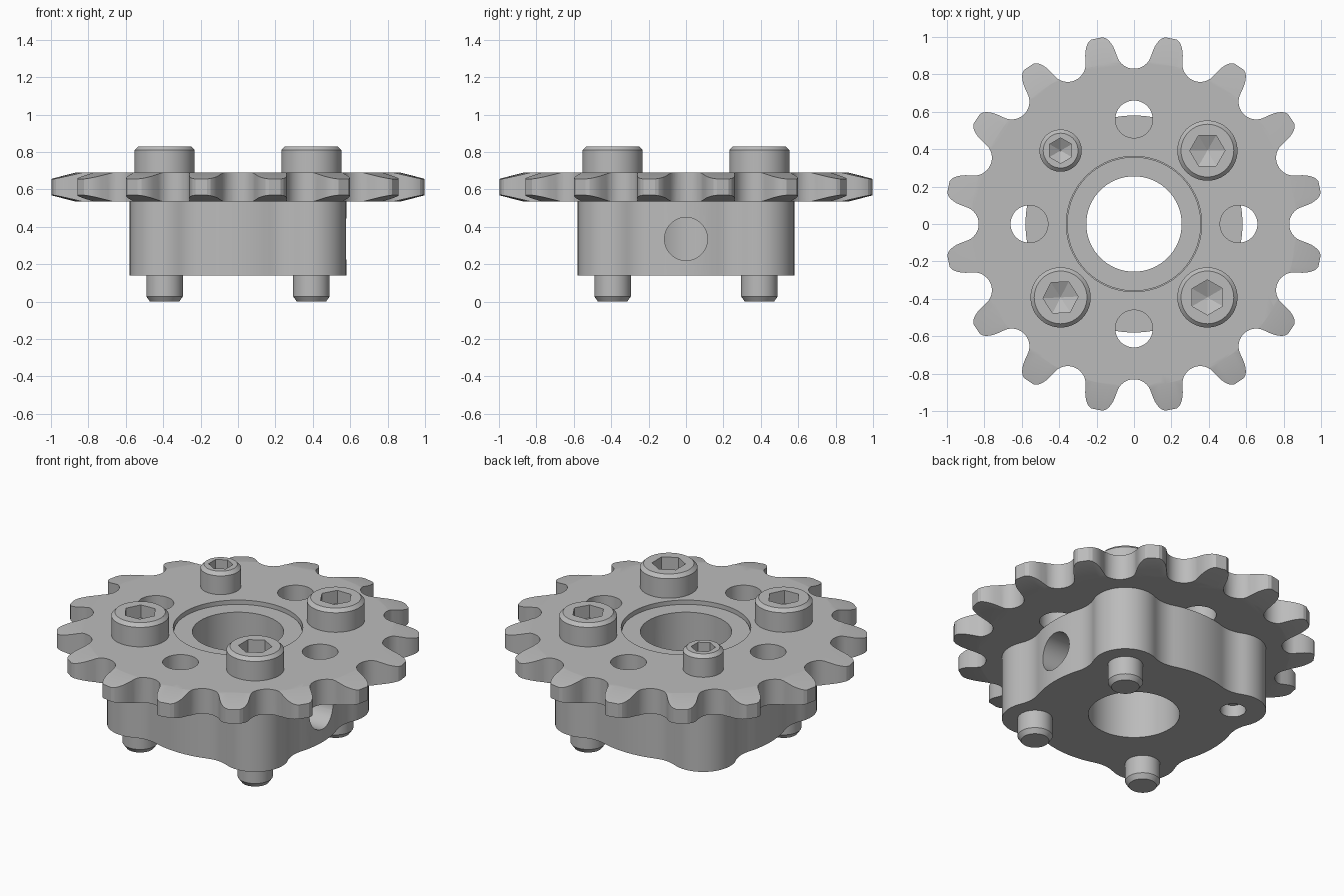
import bpy, bmesh
from math import pi, cos, sin, acos, atan2, radians
from mathutils import Matrix, Vector

if "Cube" in bpy.data.objects:
    bpy.data.objects.remove(bpy.data.objects["Cube"])

metal = bpy.data.materials.new("grey_metal")
metal.use_nodes = True
GREY = (0.5, 0.5, 0.5, 1)
metal.diffuse_color = GREY
metal.node_tree.nodes["Principled BSDF"].inputs["Base Color"].default_value = GREY


def arc(center, r, a0, a1, n):
    return [Vector((center[0] + r * cos(a0 + (a1 - a0) * i / n),
                    center[1] + r * sin(a0 + (a1 - a0) * i / n))) for i in range(n + 1)]


def loft(name, rings):
    """Skin a stack of equal-length point rings and cap both ends."""
    bm = bmesh.new()
    loops = [[bm.verts.new(p) for p in ring] for ring in rings]
    for lo, hi in zip(loops, loops[1:]):
        for i in range(len(lo)):
            j = (i + 1) % len(lo)
            bm.faces.new((lo[i], lo[j], hi[j], hi[i]))
    bm.faces.new(loops[0][::-1])
    bm.faces.new(loops[-1])
    bmesh.ops.recalc_face_normals(bm, faces=bm.faces)
    mesh = bpy.data.meshes.new(name)
    bm.to_mesh(mesh)
    bm.free()
    mesh.materials.append(metal)
    obj = bpy.data.objects.new(name, mesh)
    bpy.context.collection.objects.link(obj)
    return obj


def prism(name, outline, z0, z1):
    return loft(name, [[(p[0], p[1], z) for p in outline] for z in (z0, z1)])


def lathe(name, profile, x=0, y=0, seg=72, turn=0):
    """Revolve (radius, height) pairs, listed bottom to top."""
    return loft(name, [[(x + r * cos(turn + 2 * pi * i / seg),
                         y + r * sin(turn + 2 * pi * i / seg), z)
                        for i in range(seg)] for r, z in profile])


def combine(obj, tool, op="DIFFERENCE"):
    mod = obj.modifiers.new("combine", "BOOLEAN")
    mod.operation, mod.object, mod.solver = op, tool, "EXACT"
    bpy.ops.object.select_all(action="DESELECT")
    bpy.context.view_layer.objects.active = obj
    obj.select_set(True)
    bpy.ops.object.modifier_apply(modifier=mod.name)
    bpy.data.objects.remove(tool)


def finish(obj):
    bpy.ops.object.select_all(action="DESELECT")
    bpy.context.view_layer.objects.active = obj
    obj.select_set(True)
    bpy.ops.object.shade_smooth_by_angle(angle=radians(14))


# Toothed wheel: roller seat, flank and tip, mirrored and repeated
TEETH, LOW, HIGH = 16, 0.535, 0.69
half = arc((0, 0.925), 0.095, -pi / 2, radians(-15), 8)
half += [Vector(p) for p in ((0.103, 0.93), (0.111, 0.948), (0.122, 0.965),
                             (0.133, 0.979), (0.147, 0.991), (0.167, 0.998))]
gullet = [Vector((-p.x, p.y)) for p in half[:0:-1]] + half
outline = [Matrix.Rotation(-2 * pi * k / TEETH, 2) @ p for k in range(TEETH) for p in gullet]
wheel = prism("toothed_wheel", outline, LOW, HIGH)
combine(wheel, lathe("bevel_tool", [(0.87, LOW), (1.015, 0.57), (1.015, 0.655), (0.87, HIGH)],
                     seg=128), "INTERSECT")
combine(wheel, lathe("centre_tool", [(0.362, 0.4), (0.362, 0.8)]))
for k in range(4):
    a = k * pi / 2
    combine(wheel, lathe("hole_tool", [(0.1, 0.4), (0.1, 0.8)],
                         0.56 * cos(a), 0.56 * sin(a), 48))
finish(wheel)

# Hub: round body with four filleted lobes around the screws
BODY, LOBE, FILLET, REACH = 0.58, 0.185, 0.2, 0.555
S = REACH * cos(pi / 4)
d1, d2 = BODY + FILLET, LOBE + FILLET
a = pi / 4 - acos((d1 ** 2 + REACH ** 2 - d2 ** 2) / (2 * d1 * REACH))
fx, fy = d1 * cos(a), d1 * sin(a)
to_lobe = atan2(S - fy, S - fx)
eighth = arc((0, 0), BODY, 0, a, 5)
eighth += arc((fx, fy), FILLET, a + pi, to_lobe, 8)[1:]
eighth += arc((S, S), LOBE, to_lobe - pi, pi / 4, 10)[1:]
quarter = eighth + [Vector((p.y, p.x)) for p in eighth[-2:0:-1]]
outline = [Matrix.Rotation(k * pi / 2, 2) @ p for k in range(4) for p in quarter]
hub = prism("hub", outline, 0.14, LOW)
combine(hub, lathe("boss_tool", [(0.358, 0.4), (0.358, 0.665)]), "UNION")
combine(hub, lathe("bore_tool", [(0.255, 0), (0.255, 0.9)]))
combine(hub, lathe("small_hole_tool", [(0.072, 0.05), (0.072, 0.45)], -S, S, 40))
# Cross hole running from the side into the bore
cross = lathe("cross_tool", [(0.115, 0.1), (0.115, 0.8)], seg=48)
cross.data.transform(Matrix.Translation((0, 0, 0.335)) @ Matrix.Rotation(pi / 2, 4, "Y"))
combine(hub, cross)
finish(hub)


# Socket head screws
def screw(name, x, y, head, top, shaft, tip, socket, turn):
    c = 0.02
    obj = lathe(name, [(shaft - c, tip), (shaft, tip + 0.028), (shaft, HIGH), (head, HIGH),
                       (head, top - c), (head - c, top)], x, y, 56)
    combine(obj, lathe("socket_tool", [(0.003, top - 0.12), (socket, top - 0.08),
                                       (socket, top + 0.1)], x, y, 6, turn))
    finish(obj)


screw("back_left_screw", S, S, 0.161, 0.83, 0.098, 0, 0.094, 0)
screw("front_left_screw", S, -S, 0.161, 0.83, 0.098, 0, 0.094, pi / 6)
screw("front_right_screw", -S, -S, 0.161, 0.83, 0.098, 0, 0.094, 0.05)
screw("small_back_right_screw", -S, S, 0.113, 0.825, 0.07, 0.2, 0.068, pi / 6)
